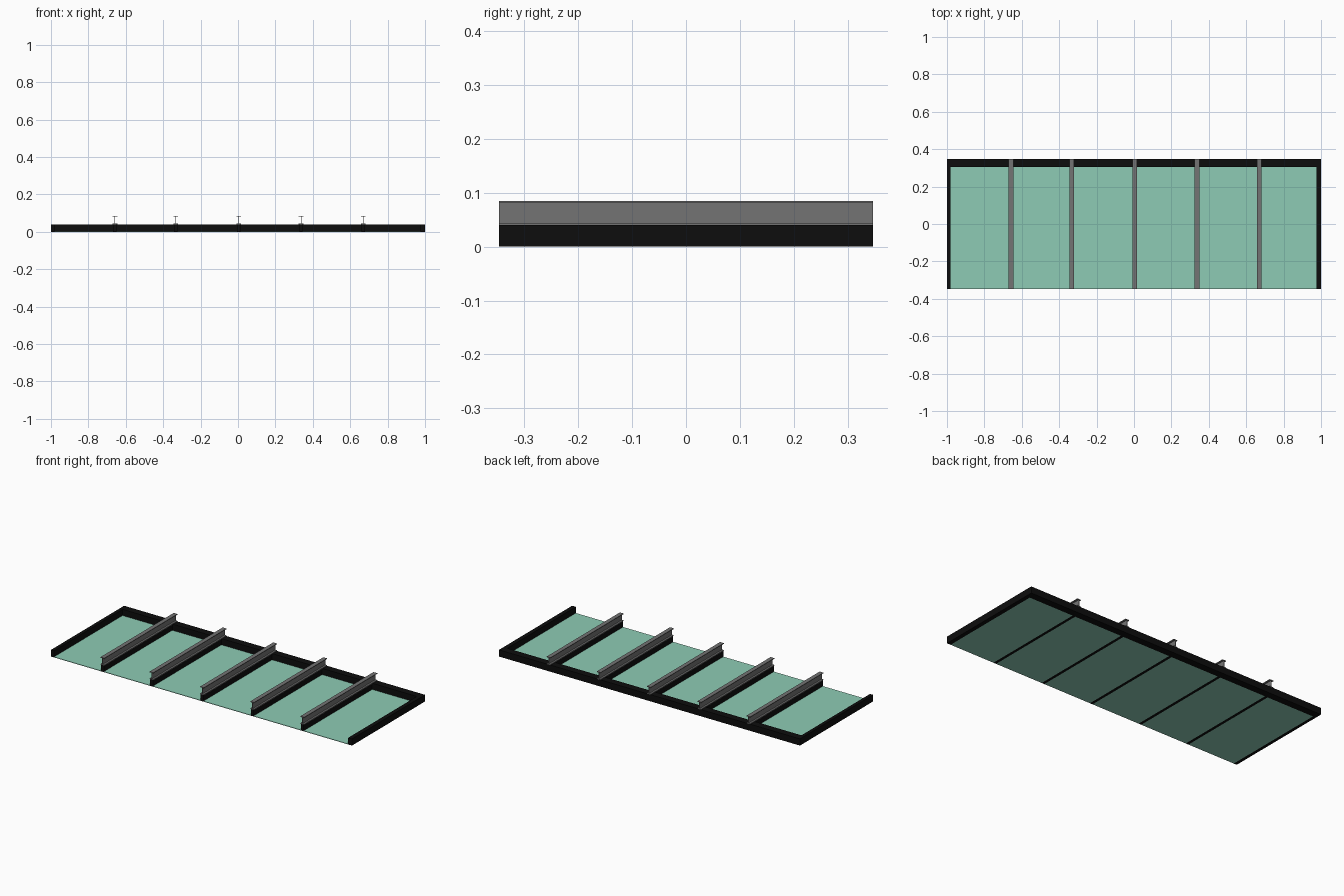
import bpy, bmesh

if "Cube" in bpy.data.objects:
    bpy.data.objects.remove(bpy.data.objects["Cube"])

W, D, H = 1.0, 0.347, 0.04          # half width, half depth, frame height
TOP = 0.085                         # top of the I-beams
LEFT, RIGHT, BACK = 0.02, 0.025, 0.043   # frame thicknesses
BAR = 0.018                         # rafter bar width
CENTRES = [-0.658, -0.332, 0.004, 0.337, 0.67]


def material(name, rgb):
    m = bpy.data.materials.new(name)
    m.diffuse_color = (*rgb, 1)
    m.use_nodes = True
    m.node_tree.nodes["Principled BSDF"].inputs["Base Color"].default_value = m.diffuse_color
    return m


black = material("black frame", (0.004, 0.004, 0.004))
grey = material("grey steel", (0.175, 0.175, 0.175))
green = material("green glass", (0.27, 0.6, 0.46))


def finish(name, bm, mat):
    bmesh.ops.recalc_face_normals(bm, faces=bm.faces)
    me = bpy.data.meshes.new(name)
    bm.to_mesh(me)
    bm.free()
    me.materials.append(mat)
    ob = bpy.data.objects.new(name, me)
    bpy.context.collection.objects.link(ob)
    return ob


def extrude_profile(name, pts, y0, y1, mat):
    """Extrude an x/z outline along y."""
    bm = bmesh.new()
    face = bm.faces.new([bm.verts.new((x, y0, z)) for x, z in pts])
    ext = bmesh.ops.extrude_face_region(bm, geom=[face])
    verts = [v for v in ext["geom"] if isinstance(v, bmesh.types.BMVert)]
    bmesh.ops.translate(bm, verts=verts, vec=(0, y1 - y0, 0))
    return finish(name, bm, mat)


def box(name, x0, x1, y0, y1, z0, z1, mat):
    return extrude_profile(name, [(x0, z0), (x1, z0), (x1, z1), (x0, z1)], y0, y1, mat)


# Outer frame, open at the front
box("back_frame", -W, W, D - BACK, D, 0, H, black)
box("left_frame", -W, -W + LEFT, -D, D - BACK, 0, H, black)
box("right_frame", W - RIGHT, W, -D, D - BACK, 0, H, black)

# Rafter bars with steel I-beams on top
f, w, t = 0.0125, 0.0015, 0.004     # half flange, half web, flange thickness
half = [(f, H), (f, H + t), (w, H + t), (w, TOP - t), (f, TOP - t), (f, TOP)]
outline = half + [(-x, z) for x, z in reversed(half)]
for i, c in enumerate(CENTRES, 1):
    box(f"rafter_bar_{i}", c - BAR / 2, c + BAR / 2, -D, D - BACK, 0, H, black)
    extrude_profile(f"i_beam_{i}", [(c + x, z) for x, z in outline], -D, D, grey)

# Glass panes between the bars
lows = [-W + LEFT] + [c + BAR / 2 for c in CENTRES]
highs = [c - BAR / 2 for c in CENTRES] + [W - RIGHT]
for i, (a, b) in enumerate(zip(lows, highs), 1):
    box(f"glass_pane_{i}", a, b, -D, D - BACK, 0, 0.003, green)
